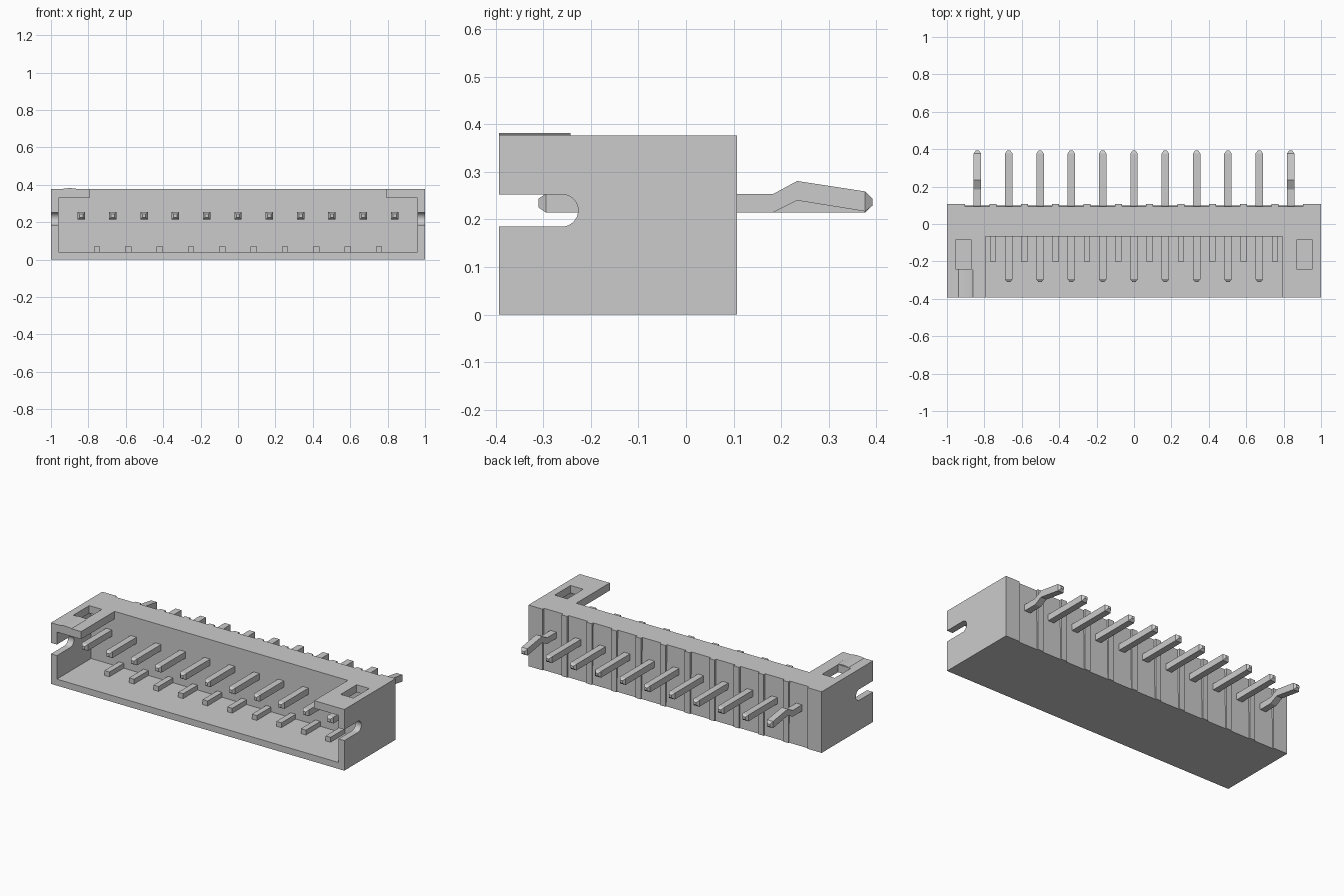
import bpy, bmesh, math

if "Cube" in bpy.data.objects:
    bpy.data.objects.remove(bpy.data.objects["Cube"])

PITCH = 0.1675
PINS = [(i - 5) * PITCH for i in range(11)]
FRONT, BACK, TOP = -0.393, 0.107, 0.377


def finish(name, bm):
    bmesh.ops.recalc_face_normals(bm, faces=bm.faces)
    mesh = bpy.data.meshes.new(name)
    bm.to_mesh(mesh)
    bm.free()
    ob = bpy.data.objects.new(name, mesh)
    bpy.context.collection.objects.link(ob)
    return ob


def prism(bm, profile, x0, x1):
    """Extrude a (y, z) profile from x0 to x1."""
    face = bm.faces.new([bm.verts.new((x0, y, z)) for y, z in profile])
    ext = bmesh.ops.extrude_face_region(bm, geom=[face])
    verts = [v for v in ext["geom"] if isinstance(v, bmesh.types.BMVert)]
    bmesh.ops.translate(bm, vec=(x1 - x0, 0, 0), verts=verts)


def box(bm, x0, x1, y0, y1, z0, z1):
    prism(bm, [(y0, z0), (y1, z0), (y1, z1), (y0, z1)], x0, x1)


def cut(target, build):
    """Subtract the shapes made by build(bm) from the target."""
    bm = bmesh.new()
    build(bm)
    cutter = finish("cutter", bm)
    cutter.hide_render = True
    mod = target.modifiers.new("cut", "BOOLEAN")
    mod.operation = "DIFFERENCE"
    mod.solver = "EXACT"
    mod.object = cutter
    bpy.context.view_layer.objects.active = target
    bpy.ops.object.modifier_apply(modifier=mod.name)
    bpy.data.objects.remove(cutter)


# Housing block
bm = bmesh.new()
box(bm, -1, 1, FRONT, BACK, 0, TOP)
housing = finish("housing", bm)

# Front cavity and open slot in the roof
cut(housing, lambda b: box(b, -0.96, 0.96, -0.5, -0.06, 0.04, 0.33))
cut(housing, lambda b: box(b, -0.795, 0.795, -0.5, -0.066, 0.2, 0.5))


# Latch windows in the roof corners
def windows(b):
    for s in (-1, 1):
        box(b, s * 0.912 - 0.043, s * 0.912 + 0.043, -0.24, -0.085, 0.25, 0.5)


cut(housing, windows)


# Round-ended slots in the side walls
def side_slots(b):
    r, yc, zc = 0.034, -0.261, 0.219
    arc = [(yc + r * math.cos(a), zc + r * math.sin(a))
           for a in (math.pi * (i / 16 - 0.5) for i in range(17))]
    for s in (-1, 1):
        prism(b, [(-0.5, zc + r), (-0.5, zc - r)] + arc, s * 0.9, s * 1.1)


cut(housing, side_slots)


# Drafted recesses behind each pin
def back_recesses(b):
    profile = [(0.101, -0.05), (0.2, -0.05), (0.2, 0.5), (0.09, 0.5)]
    for x in PINS:
        prism(b, profile, x - 0.065, x + 0.065)


cut(housing, back_recesses)
bpy.context.view_layer.objects.active = housing
housing.select_set(True)
bpy.ops.object.shade_smooth_by_angle(angle=math.radians(20))

# Floor ribs between the pins
bm = bmesh.new()
for x in PINS[:-1]:
    xc = x + PITCH / 2
    box(bm, xc - 0.017, xc + 0.017, -0.2, -0.055, 0.035, 0.07)
finish("floor_ribs", bm)

# Low arched marker ahead of the left window
bm = bmesh.new()
arch = [(-0.9 + 0.04 * math.cos(a), TOP - 0.001 + 0.006 * math.sin(a))
        for a in (math.pi * i / 8 for i in range(9))]
rings = [[bm.verts.new((x, y, z)) for x, z in arch] for y in (FRONT, -0.243)]
for ring in rings:
    bm.faces.new(ring)
for i in range(9):
    j = (i + 1) % 9
    bm.faces.new((rings[0][i], rings[0][j], rings[1][j], rings[1][i]))
finish("position_marker", bm)


# Square pins: sections are (y, bottom z, top z, half width)
def pin(name, x, tail):
    sections = [(-0.31, 0.225, 0.244, 0.009), (-0.295, 0.215, 0.254, 0.02)]
    sections += tail + [(0.392, 0.229, 0.244, 0.009)]
    bm = bmesh.new()
    rings = [[bm.verts.new(c) for c in ((x - w, y, lo), (x + w, y, lo),
                                        (x + w, y, hi), (x - w, y, hi))]
             for y, lo, hi, w in sections]
    for a, b in zip(rings, rings[1:]):
        for i in range(4):
            j = (i + 1) % 4
            bm.faces.new((a[i], a[j], b[j], b[i]))
    bm.faces.new(rings[0])
    bm.faces.new(rings[-1])
    finish(name, bm)


STRAIGHT = [(0.377, 0.215, 0.254, 0.02)]
KINKED = [(0.184, 0.215, 0.254, 0.02), (0.234, 0.24, 0.281, 0.02),
          (0.377, 0.217, 0.259, 0.02)]
for n, x in enumerate(PINS, 1):
    pin(f"pin_{n}", x, KINKED if n in (1, 11) else STRAIGHT)
